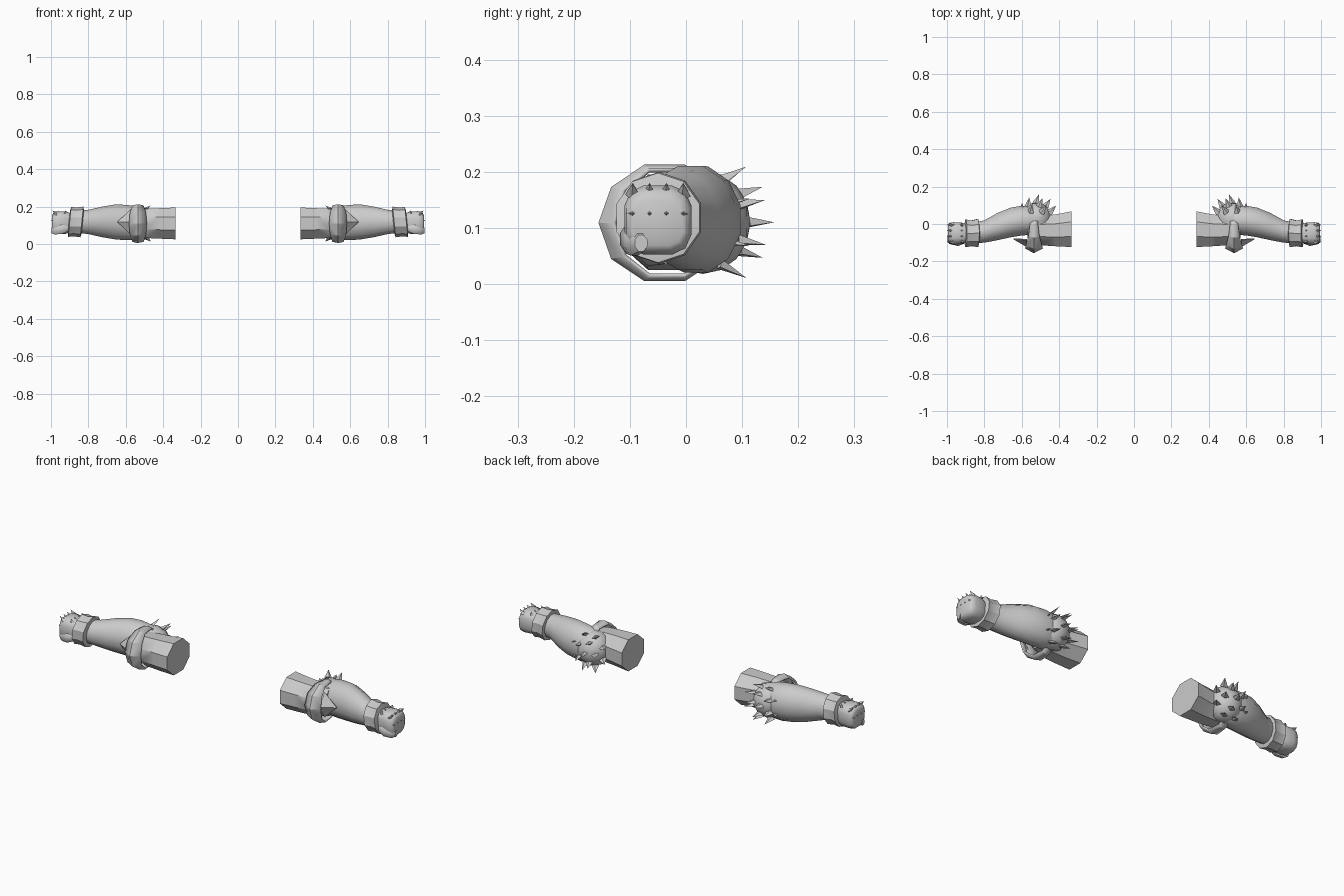
import bpy, bmesh, math
from mathutils import Vector

if "Cube" in bpy.data.objects:
    bpy.data.objects.remove(bpy.data.objects["Cube"])

skin = bpy.data.materials.new("plain grey")
skin.diffuse_color = (0.6, 0.6, 0.6, 1)
skin.use_nodes = True
skin.node_tree.nodes["Principled BSDF"].inputs["Base Color"].default_value = skin.diffuse_color


def finish(bm, name, angle=40, thickness=0):
    """Turn a bmesh into an object mirrored to the other arm."""
    bmesh.ops.recalc_face_normals(bm, faces=bm.faces)
    me = bpy.data.meshes.new(name)
    bm.to_mesh(me)
    bm.free()
    ob = bpy.data.objects.new(name, me)
    bpy.context.collection.objects.link(ob)
    me.materials.append(skin)
    bpy.ops.object.select_all(action='DESELECT')
    ob.select_set(True)
    bpy.context.view_layer.objects.active = ob
    if angle:
        bpy.ops.object.shade_smooth_by_angle(angle=math.radians(angle))
    if thickness:
        ob.modifiers.new("Thickness", 'SOLIDIFY').thickness = thickness
    ob.modifiers.new("Mirror", 'MIRROR')
    return ob


def loft(name, sections, n=8, power=1.0, slant=0.0, angle=40):
    """Skin along x through (x, y centre, z centre, y radius, z radius)."""
    bm = bmesh.new()
    rings = []
    for x, cy, cz, ry, rz in sections:
        ring = []
        for i in range(n):
            a = 2 * math.pi * (i + 0.5) / n
            c, s = math.cos(a), math.sin(a)
            dy = math.copysign(abs(c) ** power, c) * ry
            dz = math.copysign(abs(s) ** power, s) * rz
            ring.append(bm.verts.new((x + slant * dz, cy + dy, cz + dz)))
        rings.append(ring)
    for a, b in zip(rings, rings[1:]):
        for i in range(n):
            j = (i + 1) % n
            bm.faces.new((a[i], a[j], b[j], b[i]))
    bm.faces.new(rings[0])
    bm.faces.new(rings[-1])
    return finish(bm, name, angle)


def spike(bm, base, direction, width, length, flat=0.5):
    """Flattened four-sided thorn."""
    d = direction.normalized()
    u = d.cross(Vector((0.3, 0.1, 1))).normalized()
    v = d.cross(u)
    ring = [bm.verts.new(base + o) for o in
            (u * width, v * width * flat, -u * width, -v * width * flat)]
    tip = bm.verts.new(base + d * length)
    for i in range(4):
        bm.faces.new((ring[i], ring[(i + 1) % 4], tip))
    bm.faces.new(ring)


# Upper arm stump
loft("upper_arm", [(0.335, -0.028, 0.11, 0.103, 0.092),
                   (0.42, -0.034, 0.11, 0.092, 0.088),
                   (0.50, -0.035, 0.11, 0.085, 0.084),
                   (0.57, -0.01, 0.11, 0.07, 0.08)], 8)

# Forearm tapering to the wrist
loft("forearm", [(0.47, 0.015, 0.11, 0.06, 0.07),
                 (0.54, 0.02, 0.112, 0.08, 0.092),
                 (0.60, 0.018, 0.115, 0.082, 0.098),
                 (0.66, 0.008, 0.118, 0.082, 0.096),
                 (0.73, -0.014, 0.118, 0.075, 0.084),
                 (0.80, -0.04, 0.118, 0.062, 0.067),
                 (0.86, -0.048, 0.118, 0.056, 0.06)], 12)

# Slanted wrist cuff
loft("wrist_cuff", [(0.83, -0.048, 0.118, 0.058, 0.062),
                    (0.835, -0.048, 0.118, 0.079, 0.082),
                    (0.87, -0.05, 0.118, 0.072, 0.077),
                    (0.90, -0.05, 0.118, 0.078, 0.080),
                    (0.904, -0.05, 0.118, 0.055, 0.06)], 10, slant=-0.1, angle=30)

# Clenched fist
loft("fist", [(0.89, -0.05, 0.115, 0.048, 0.05),
              (0.92, -0.05, 0.114, 0.058, 0.061),
              (0.965, -0.05, 0.114, 0.061, 0.063),
              (0.988, -0.05, 0.112, 0.057, 0.055),
              (0.995, -0.05, 0.110, 0.046, 0.042)], 12, power=0.65, angle=50)

# Thumb folded across the front
loft("thumb", [(0.91, -0.095, 0.085, 0.012, 0.02),
               (0.94, -0.10, 0.08, 0.019, 0.028),
               (0.98, -0.092, 0.075, 0.018, 0.026),
               (0.998, -0.08, 0.073, 0.012, 0.016)], 8)

# Knuckle points
bm = bmesh.new()
for i in range(4):
    y = -0.095 + 0.03 * i
    spike(bm, Vector((0.968, y, 0.158)), Vector((0.7, 0, 0.6)), 0.014, 0.032, 0.9)
    spike(bm, Vector((0.985, y, 0.125)), Vector((1, 0, 0.1)), 0.012, 0.015, 0.9)
    spike(bm, Vector((0.92, y, 0.165)), Vector((0.3, 0, 1)), 0.011, 0.016, 0.9)
finish(bm, "knuckles", 0)

# Elbow strap, wide and pointed at the front, narrow behind
bm = bmesh.new()
n, rings = 10, []
for i in range(n):
    a = 2 * math.pi * i / n + math.pi
    y, z = -0.038 + 0.118 * math.cos(a), 0.109 + 0.109 * math.sin(a)
    front = max(0, -math.cos(a))
    w = 0.022 + 0.026 * front
    rings.append([bm.verts.new((0.535 + k * w, y + abs(k) * 0.025 * front,
                                0.109 + (z - 0.109) * (1 - 0.06 * abs(k))))
                  for k in (-1, 0, 1)])
for i in range(n):
    a, b = rings[i], rings[(i + 1) % n]
    for k in range(2):
        bm.faces.new((a[k], a[k + 1], b[k + 1], b[k]))
finish(bm, "elbow_strap", 30, 0.008)

# Pointed flap reaching from the strap over the forearm
bm = bmesh.new()
top, bottom, tip, ridge = [bm.verts.new(p) for p in (
    (0.575, -0.085, 0.185), (0.575, -0.085, 0.05),
    (0.645, -0.082, 0.118), (0.57, -0.125, 0.118))]
bm.faces.new((top, ridge, tip))
bm.faces.new((ridge, bottom, tip))
finish(bm, "strap_flap", 0, 0.006)

# Elbow pad dome
centre, size = Vector((0.525, 0.03, 0.11)), Vector((0.088, 0.085, 0.092))
bm = bmesh.new()
bmesh.ops.create_uvsphere(bm, u_segments=10, v_segments=8, radius=1)
for v in bm.verts:
    x, y, z = v.co
    v.co = centre + Vector((x * size.x, z * size.y, y * size.z))
bmesh.ops.bisect_plane(bm, geom=bm.verts[:] + bm.edges[:] + bm.faces[:],
                       plane_co=(0, 0.01, 0), plane_no=(0, -1, 0), clear_outer=True)
finish(bm, "elbow_pad", 40)

# Thorns in rows round the elbow pad, swept toward the body
bm = bmesh.new()
for tilt, count, length in ((0, 1, 0.05), (38, 5, 0.05), (68, 8, 0.055)):
    t = math.radians(tilt)
    for i in range(count):
        a = 2 * math.pi * (i + 0.5) / count
        normal = Vector((math.sin(t) * math.cos(a), math.cos(t),
                         math.sin(t) * math.sin(a)))
        base = centre + normal * size * 0.94
        sweep = Vector((-0.45, 0.75, 0))
        spike(bm, base, normal * 0.6 + sweep, 0.02, length)
finish(bm, "elbow_thorns", 0)
